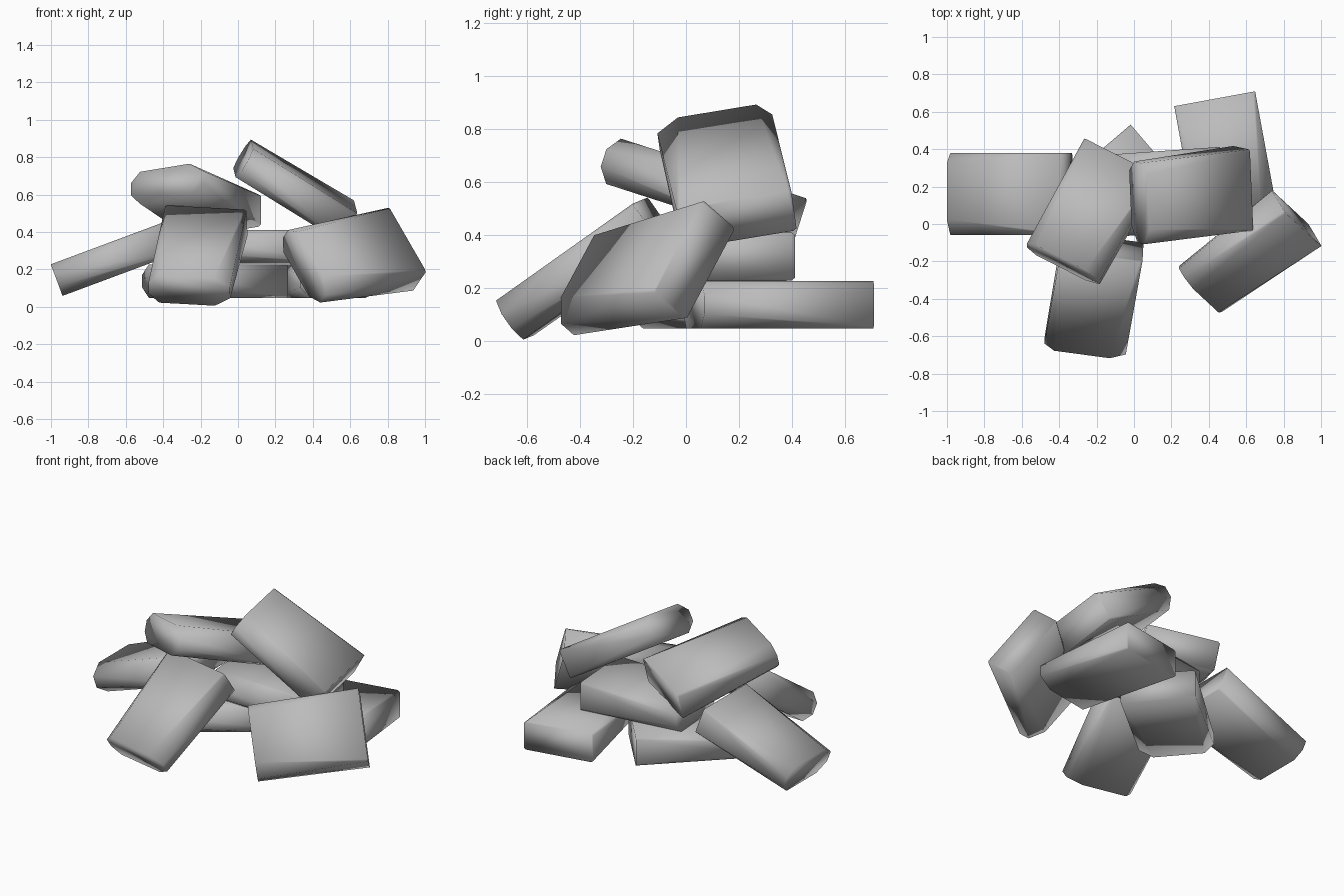
import bpy, bmesh
from mathutils import Vector, Matrix

cube = bpy.data.objects.get("Cube")
if cube:
    bpy.data.objects.remove(cube, do_unlink=True)

stone = bpy.data.materials.new("stone_grey")
stone.use_nodes = True
stone.diffuse_color = (0.5, 0.5, 0.5, 1)
stone.node_tree.nodes["Principled BSDF"].inputs["Base Color"].default_value = (0.5, 0.5, 0.5, 1)

LENGTH, WIDTH, THICK = 0.65, 0.44, 0.18


def section(bm, x, cut_left, cut_right, cut_t):
    """Ring of eight vertices: a rectangle with its corners cut."""
    w, t = WIDTH / 2, THICK / 2
    half = [(w, t - cut_t), (w - cut_left, t), (cut_right - w, t), (-w, t - cut_t)]
    lower = [(a, -b) for a, b in reversed(half)]
    return [bm.verts.new((x, a, b)) for a, b in half + lower]


def block(name, centre, along, up):
    """Slab worn at its start and square at its far end along the long axis."""
    bm = bmesh.new()
    worn = section(bm, -LENGTH / 2, 0.055, 0.085, 0.055)
    square = section(bm, LENGTH / 2, 0.012, 0.012, 0.01)
    bm.faces.new(worn)
    bm.faces.new(square)
    for i in range(8):
        j = (i + 1) % 8
        bm.faces.new((worn[i], worn[j], square[j], square[i]))
    bmesh.ops.recalc_face_normals(bm, faces=bm.faces)
    mesh = bpy.data.meshes.new(name)
    bm.to_mesh(mesh)
    bm.free()
    mesh.materials.append(stone)
    mesh.shade_smooth()
    obj = bpy.data.objects.new(name, mesh)
    bpy.context.collection.objects.link(obj)

    # Orient the slab by its long axis and face normal
    x = Vector(along).normalized()
    y = Vector(up).cross(x).normalized()
    z = x.cross(y)
    rot = Matrix((x, y, z)).transposed().to_4x4()
    obj.matrix_world = Matrix.Translation(centre) @ rot


UP = (0, 0, 1)

# Flat blocks on the ground
block("back_left_block", (0.49, 0.35, 0.137), (-0.18, 0.98, 0), UP)
block("centre_ground_block", (-0.122, 0.153, 0.137), (0.76, 0.65, 0), UP)

# Flat block in the middle of the pile
block("middle_block", (0.15, 0.17, 0.32), (1, 0.07, 0), UP)

# Blocks leaning on the pile
block("right_leaning_block", (-0.665, 0.16, 0.256), (0.937, 0, 0.349), (-0.349, 0, 0.937))
block("front_leaning_block", (-0.215, -0.385, 0.272), (0.14, 0.81, 0.57), (-0.03, -0.56, 0.82))
block("left_leaning_block", (0.612, -0.162, 0.262), (0.79, 0.59, 0.14), (0.38, -0.71, 0.6))

# Blocks on top
block("top_right_block", (-0.225, 0.06, 0.572), (0.47, 0.84, -0.27), (0, 0.307, 0.953))
block("top_left_block", (0.305, 0.152, 0.625), (0.85, 0.12, -0.51), (0.519, -0.116, 0.838))
